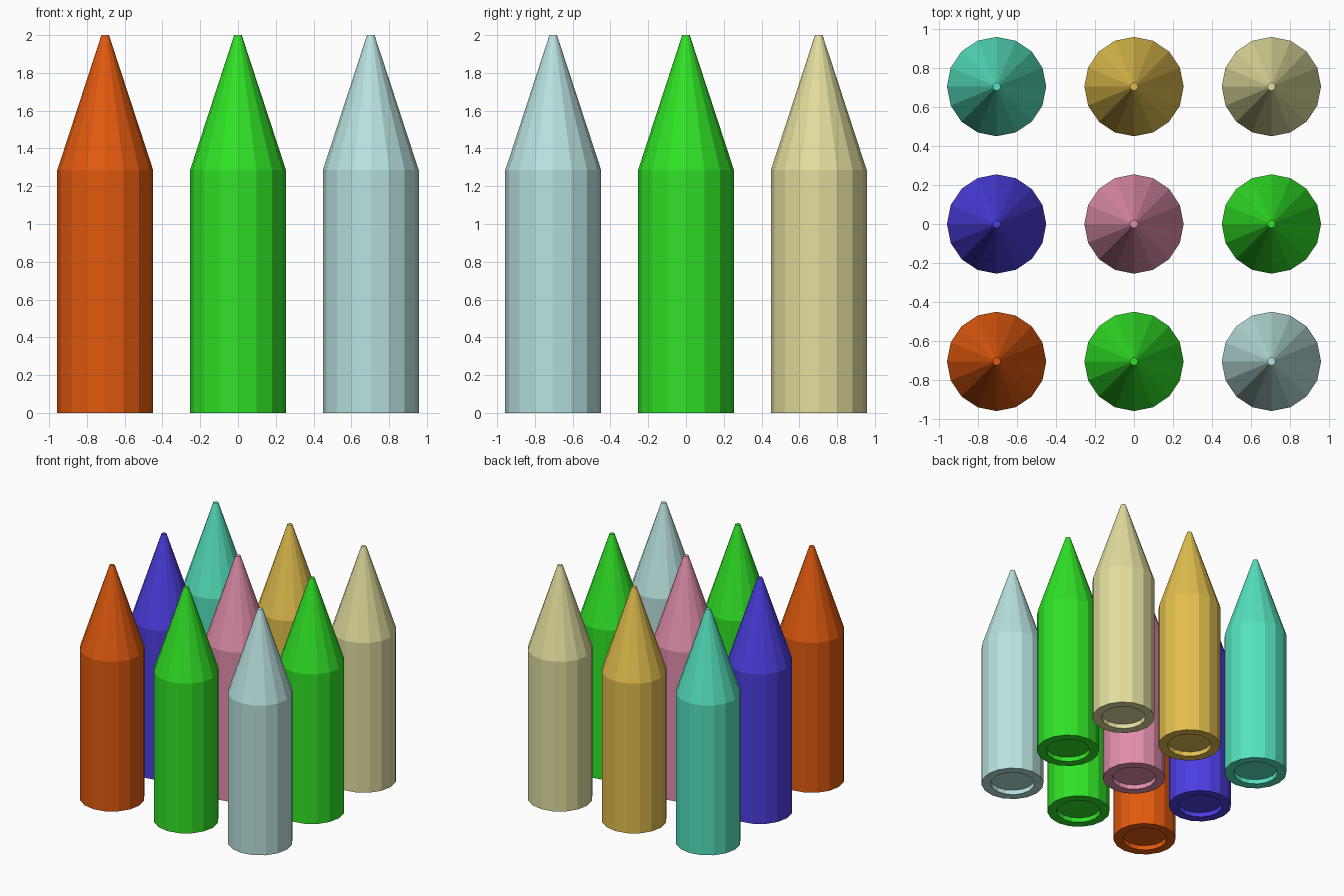
import bpy, bmesh, math

cube = bpy.data.objects.get("Cube")
if cube:
    bpy.data.objects.remove(cube, do_unlink=True)

SIDES = 16
SPACING = 0.703
# Radius and height from the recessed base up to the blunt tip
PROFILE = [(0.18, 0.04), (0.18, 0), (0.254, 0), (0.254, 1.285), (0.02, 2.0)]


def linear(c):
    c /= 255
    return c / 12.92 if c <= 0.04045 else ((c + 0.055) / 1.055) ** 2.4


def make_material(name, rgb):
    colour = [linear(c) for c in rgb] + [1]
    mat = bpy.data.materials.new(name)
    mat.use_nodes = True
    mat.diffuse_color = colour
    mat.node_tree.nodes["Principled BSDF"].inputs["Base Color"].default_value = colour
    return mat


COLOURS = {
    "orange": (226, 90, 14), "green": (48, 226, 38), "pale_blue": (185, 226, 223),
    "blue": (76, 62, 226), "pink": (226, 143, 173), "teal": (85, 226, 190),
    "yellow": (226, 191, 78), "khaki": (226, 222, 158),
}
materials = {n: make_material(n, rgb) for n, rgb in COLOURS.items()}


# One crayon: faceted rings joined by side faces, closed at both ends
def crayon_mesh(name):
    bm = bmesh.new()
    rings = []
    for r, z in PROFILE:
        angles = [2 * math.pi * i / SIDES for i in range(SIDES)]
        rings.append([bm.verts.new((r * math.cos(a), r * math.sin(a), z)) for a in angles])
    for low, high in zip(rings, rings[1:]):
        for i in range(SIDES):
            j = (i + 1) % SIDES
            bm.faces.new((low[i], low[j], high[j], high[i]))
    bm.faces.new(rings[0][::-1])
    bm.faces.new(rings[-1])
    bmesh.ops.recalc_face_normals(bm, faces=bm.faces)
    mesh = bpy.data.meshes.new(name)
    bm.to_mesh(mesh)
    bm.free()
    return mesh


# Three rows of three, front to back
ROWS = {
    "front": ("orange", "green", "pale_blue"),
    "middle": ("blue", "pink", "green"),
    "back": ("teal", "yellow", "khaki"),
}
for row, (place, colours) in enumerate(ROWS.items()):
    for col, colour in enumerate(colours):
        name = f"{place}_{colour}_crayon"
        obj = bpy.data.objects.new(name, crayon_mesh(name))
        obj.data.materials.append(materials[colour])
        obj.location = ((col - 1) * SPACING, (row - 1) * SPACING, 0)
        bpy.context.collection.objects.link(obj)
